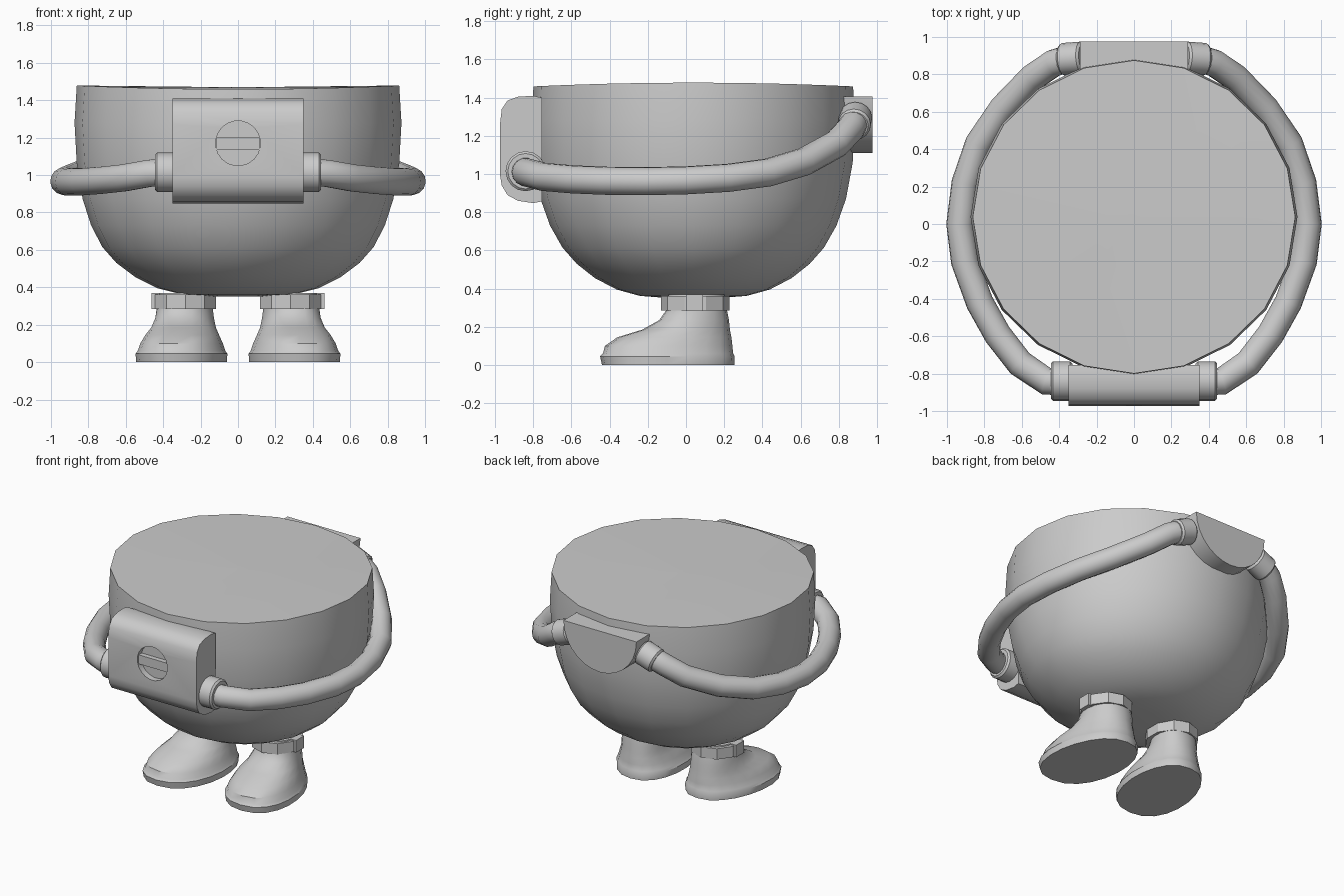
import bpy, bmesh, math
from mathutils import Vector

if "Cube" in bpy.data.objects:
    bpy.data.objects.remove(bpy.data.objects["Cube"])


def finish(name, bm, angle=40):
    bmesh.ops.recalc_face_normals(bm, faces=bm.faces)
    me = bpy.data.meshes.new(name)
    bm.to_mesh(me)
    bm.free()
    ob = bpy.data.objects.new(name, me)
    bpy.context.collection.objects.link(ob)
    smooth(ob, angle)
    return ob


def activate(ob):
    bpy.ops.object.select_all(action='DESELECT')
    ob.select_set(True)
    bpy.context.view_layer.objects.active = ob


def smooth(ob, angle):
    activate(ob)
    if angle:
        bpy.ops.object.shade_smooth_by_angle(angle=math.radians(angle))


def loft(name, rings, angle=40):
    """Skin a list of point rings and cap both ends."""
    bm = bmesh.new()
    vs = [[bm.verts.new(p) for p in r] for r in rings]
    n = len(vs[0])
    for a, b in zip(vs, vs[1:]):
        for i in range(n):
            j = (i + 1) % n
            bm.faces.new((a[i], a[j], b[j], b[i]))
    bm.faces.new(vs[0])
    bm.faces.new(vs[-1])
    return finish(name, bm, angle)


def box(name, lo, hi):
    return loft(name, [[(lo[0], lo[1], z), (hi[0], lo[1], z), (hi[0], hi[1], z), (lo[0], hi[1], z)]
                       for z in (lo[2], hi[2])], 0)


def collar(name, a, b, r, sides=16, lip=0.012):
    """Cylinder between two points with chamfered ends."""
    a, b = Vector(a), Vector(b)
    d = (b - a).normalized()
    u = d.orthogonal().normalized()
    v = d.cross(u)
    steps = [(a, r - lip), (a + d * lip, r), (b - d * lip, r), (b, r - lip)] if lip else [(a, r), (b, r)]
    return loft(name, [[c + (u * math.cos(t) + v * math.sin(t)) * q
                        for t in [2 * math.pi * i / sides for i in range(sides)]] for c, q in steps], 35)


# Bowl-shaped body, 20 sides: x radius, y radius, z, rim dip at front and back
profile = [(.15, .15, .352, 0), (.30, .28, .362, 0), (.43, .40, .395, 0), (.55, .515, .455, 0),
           (.65, .61, .53, 0), (.725, .685, .615, 0), (.785, .75, .73, 0), (.83, .80, .87, 0),
           (.862, .835, 1.06, 0), (.874, .846, 1.28, 0), (.862, .837, 1.479, .02), (.04, .04, 1.47, 0)]
rings = []
for rx, ry, z, dip in profile:
    angles = [math.pi * i / 10 for i in range(20)]
    rings.append([(rx * math.sin(t), .038 + ry * math.cos(t), z - dip * math.cos(t) ** 2) for t in angles])
loft("body", rings)

# Front buckle: rounded side profile extruded across x, with a round recess
side = [(-.755, 1.40), (-.80, 1.41), (-.88, 1.405), (-.935, 1.385), (-.965, 1.34), (-.973, 1.27),
        (-.973, .99), (-.965, .94), (-.935, .89), (-.88, .86), (-.80, .848), (-.755, .857)]
buckle = loft("front_buckle", [[(x, y, z) for y, z in side] for x in (-.35, .35)])
cutter = collar("recess_cutter", (0, -1.1, 1.17), (0, -.93, 1.17), .12, 20, 0)
cutter.hide_render = True
mod = buckle.modifiers.new("recess", 'BOOLEAN')
mod.operation = 'DIFFERENCE'
mod.solver = 'EXACT'
mod.object = cutter
activate(buckle)
bpy.ops.object.modifier_apply(modifier=mod.name)
bpy.data.objects.remove(cutter)
smooth(buckle, 40)
box("buckle_bar", (-.114, -.965, 1.135), (.114, -.91, 1.2))

# Half-round back plate
arc = [(.29 * math.cos(math.pi * i / 14), 1.405 - .295 * math.sin(math.pi * i / 14)) for i in range(15)]
loft("back_plate", [[(x, y, z) for x, z in arc] for y in (.80, .977)])

# Path of the right strap
strap = [(.34, -.845, 1.015), (.47, -.84, 1.01), (.61, -.745, .985), (.73, -.59, .972), (.825, -.42, .965),
         (.905, -.2, .963), (.93, 0, .967), (.902, .22, .98), (.83, .43, 1.008), (.70, .62, 1.065),
         (.54, .785, 1.155), (.43, .86, 1.235), (.34, .887, 1.28), (.28, .892, 1.30)]

# Boot rings: toe y, heel y, half width, z
boot = [(-.44, .253, .24, 0), (-.45, .255, .243, .045), (-.435, .247, .232, .06),
        (-.425, .243, .218, .10), (-.36, .238, .195, .145), (-.23, .23, .172, .185), (-.14, .225, .157, .235),
        (-.105, .215, .15, .285), (-.09, .20, .14, .37)]

for s, tag in ((-1, "left"), (1, "right")):
    # Tubular side strap
    cu = bpy.data.curves.new(tag + "_strap", 'CURVE')
    cu.dimensions = '3D'
    cu.bevel_depth = .074
    cu.bevel_resolution = 5
    cu.use_fill_caps = True
    sp = cu.splines.new('POLY')
    sp.points.add(len(strap) - 1)
    for p, (x, y, z) in zip(sp.points, strap):
        p.co = (s * x, y, z, 1)
    ob = bpy.data.objects.new(tag + "_strap", cu)
    bpy.context.collection.objects.link(ob)
    activate(ob)
    bpy.ops.object.convert(target='MESH')
    smooth(bpy.context.object, 45)

    # Collars where the strap meets buckle and plate
    collar(tag + "_front_collar", (s * .33, -.84, 1.015), (s * .445, -.84, 1.015), .105)
    collar(tag + "_back_collar", (s * .27, .889, 1.30), (s * .39, .88, 1.255), .087)

    # Boot, toe turned slightly outward
    rings = []
    for toe, heel, w, z in boot:
        ring = []
        for i in range(20):
            t = math.pi * i / 10
            c, q = math.cos(t), math.sin(t)
            y = (toe + heel) / 2 - (heel - toe) / 2 * c
            k = max(0, min(1, (heel - toe - .3) / .3))  # toe end is broader low down
            x = w * math.copysign(abs(q) ** .85, q) * (1 + .06 * k * c)
            ring.append((s * (.285 + .10 * (.05 - y)) + x, y, z))
        rings.append(ring)
    loft(tag + "_boot", rings, 35)

    # Faceted ankle cuff with a small outer tab
    loft(tag + "_cuff", [[(s * .28 + .172 * math.cos(math.pi * (i + .5) / 5),
                           .048 + .18 * math.sin(math.pi * (i + .5) / 5), z)
                          for i in range(10)] for z in (.285, .362)], 0)
    xs = sorted((s * .42, s * .462))
    box(tag + "_cuff_tab", (xs[0], 0, .283), (xs[1], .09, .37))
